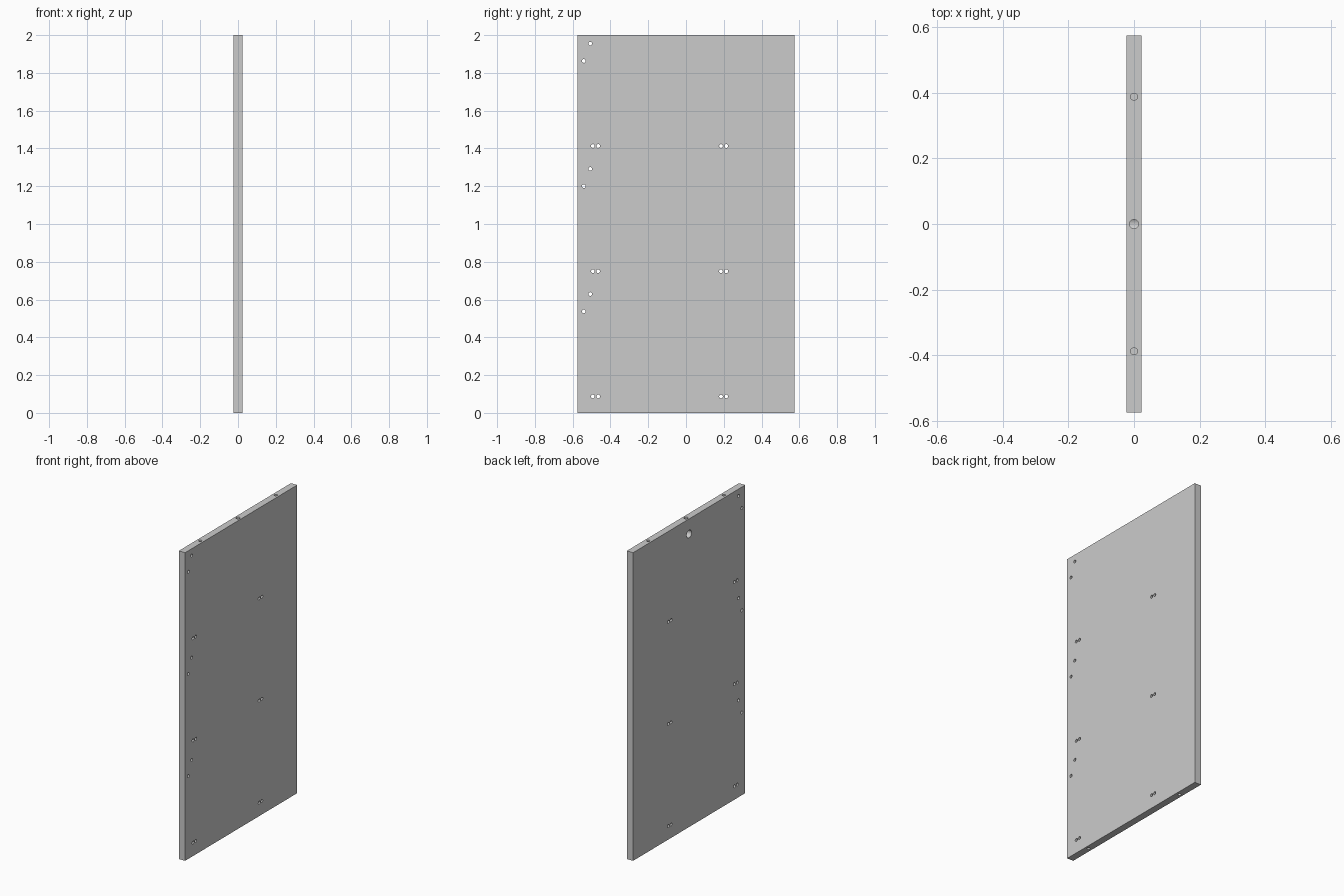
import bpy, bmesh
from math import pi
from mathutils import Matrix, Vector

if "Cube" in bpy.data.objects:
    bpy.data.objects.remove(bpy.data.objects["Cube"])

T, W, H = 0.0225, 0.575, 2.0   # half thickness, half width, height
R = 0.0098                     # small hole radius


def add_cyl(bm, axis, a, b, radius):
    """Cylinder from point a to b along 'X' or 'Z'."""
    a, b = Vector(a), Vector(b)
    m = Matrix.Translation((a + b) / 2)
    if axis == 'X':
        m = m @ Matrix.Rotation(pi / 2, 4, 'Y')
    bmesh.ops.create_cone(bm, cap_ends=True, segments=24, radius1=radius,
                          radius2=radius, depth=(b - a).length, matrix=m)


def to_object(bm, name):
    me = bpy.data.meshes.new(name)
    bm.to_mesh(me)
    bm.free()
    ob = bpy.data.objects.new(name, me)
    bpy.context.collection.objects.link(ob)
    return ob


def cut(target, bm, name):
    cutter = to_object(bm, name)
    cutter.hide_render = True
    bpy.context.view_layer.objects.active = target
    mod = target.modifiers.new(name, 'BOOLEAN')
    mod.operation, mod.solver, mod.object = 'DIFFERENCE', 'EXACT', cutter
    bpy.ops.object.modifier_apply(modifier=name)
    bpy.data.objects.remove(cutter)


# Flat board
bm = bmesh.new()
bmesh.ops.create_cube(bm, size=1, matrix=Matrix.Translation((0, 0, H / 2))
                      @ Matrix.Diagonal((2 * T, 2 * W, H, 1)))
panel = to_object(bm, "side_panel")

# Through holes: three repeats of runner pairs and hinge pairs
bm = bmesh.new()
for i in range(3):
    dz = 0.663 * i
    for y, z in ((-0.493, 0.087), (-0.465, 0.087), (0.185, 0.087), (0.213, 0.087),
                 (-0.541, 0.537), (-0.507, 0.629)):
        add_cyl(bm, 'X', (-0.1, y, z + dz), (0.1, y, z + dz), R)
cut(panel, bm, "through_holes")

# Dowel holes in both ends, and the bolt hole in the top edge
bm = bmesh.new()
for s in (-1, 1):
    add_cyl(bm, 'Z', (0, s * 0.388, H - 0.08), (0, s * 0.388, H + 0.05), 0.0105)
    add_cyl(bm, 'Z', (0, s * 0.41, -0.05), (0, s * 0.41, 0.08), R)
add_cyl(bm, 'Z', (0, 0, 1.9), (0, 0, H + 0.05), 0.0135)
cut(panel, bm, "end_holes")

# Round fastener pocket on the inner face
bm = bmesh.new()
add_cyl(bm, 'X', (-0.1, 0, 1.902), (0.014, 0, 1.902), 0.025)
cut(panel, bm, "fastener_pocket")

panel.select_set(True)
bpy.ops.object.shade_smooth_by_angle()
